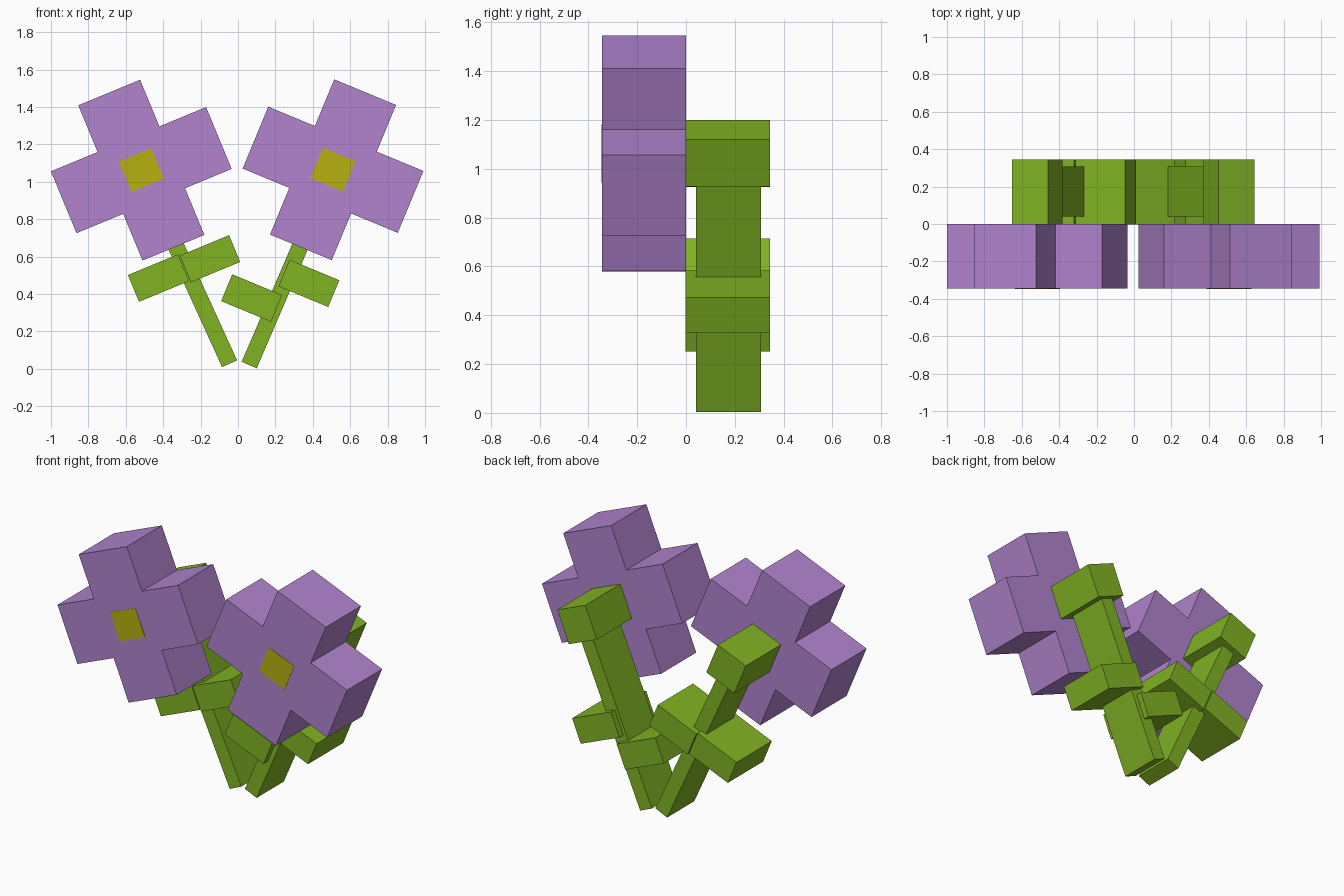
import bpy
import bmesh
from math import radians, sin, cos, atan2, hypot
from mathutils import Matrix, Vector

cube = bpy.data.objects.get("Cube")
if cube:
    bpy.data.objects.remove(cube, do_unlink=True)


def material(name, rgb):
    mat = bpy.data.materials.new(name)
    mat.use_nodes = True
    mat.diffuse_color = (*rgb, 1)
    mat.node_tree.nodes["Principled BSDF"].inputs["Base Color"].default_value = (*rgb, 1)
    return mat


PURPLE = material("petal purple", (0.44, 0.23, 0.62))
GREEN = material("leaf green", (0.22, 0.455, 0.017))
YELLOW = material("centre yellow", (0.47, 0.44, 0.005))


def slab(name, outline, centre, tilt, y0, y1, mat):
    """Extrude an outline in the xz plane from y0 to y1, tilted about its centre."""
    bm = bmesh.new()
    face = bm.faces.new([bm.verts.new((x, y0, z)) for x, z in outline])
    extruded = bmesh.ops.extrude_face_region(bm, geom=[face])["geom"]
    moved = [v for v in extruded if isinstance(v, bmesh.types.BMVert)]
    bmesh.ops.translate(bm, verts=moved, vec=(0, y1 - y0, 0))
    bmesh.ops.recalc_face_normals(bm, faces=bm.faces)
    mesh = bpy.data.meshes.new(name)
    bm.to_mesh(mesh)
    bm.free()
    mesh.materials.append(mat)
    obj = bpy.data.objects.new(name, mesh)
    # positive tilt raises the +x end
    obj.matrix_world = Matrix.Translation((centre[0], 0, centre[1])) @ Matrix.Rotation(-tilt, 4, "Y")
    bpy.context.collection.objects.link(obj)
    return obj


def rect(width, height):
    w, h = width / 2, height / 2
    return [(-w, -h), (w, -h), (w, h), (-w, h)]


def cross(half_width, reach):
    """Plus-shaped outline made by turning one arm four times."""
    arm = [(half_width, half_width), (half_width, reach), (-half_width, reach)]
    points = []
    for i in range(4):
        a = radians(90 * i)
        points += [(x * cos(a) - z * sin(a), x * sin(a) + z * cos(a)) for x, z in arm]
    return points


DEPTH = 0.345
TILT = radians(22.5)


def flower(side, sign, head, foot, leaves):
    # petals, yellow centre plate and the block behind the head
    slab(side + "_petals", cross(0.179, 0.449), head, sign * TILT, -DEPTH, 0, PURPLE)
    slab(side + "_flower_centre", rect(0.188, 0.176), head, sign * TILT,
         -DEPTH - 0.002, -DEPTH + 0.002, YELLOW)
    slab(side + "_flower_base", rect(0.208, 0.208), head, sign * TILT, 0, DEPTH, GREEN)
    # stem from the foot up into the base block
    start, end = Vector(foot), Vector(head)
    run = end - start
    slab(side + "_stem", rect(0.088, hypot(*run)), (start + end) / 2,
         atan2(-run.x, run.y), 0.04, 0.307, GREEN)
    # leaf blocks
    for name, centre, length in leaves:
        slab(f"{side}_plant_{name}", rect(length, 0.155), centre, sign * TILT,
             -0.002, DEPTH, GREEN)


flower("right", 1, (-0.517, 1.062), (-0.045, 0.027),
       [("outer_leaf", (-0.425, 0.485), 0.29), ("inner_leaf", (-0.15, 0.588), 0.286)])
flower("left", -1, (0.508, 1.064), (0.06, 0.02),
       [("inner_leaf", (0.073, 0.378), 0.289), ("outer_leaf", (0.379, 0.457), 0.288)])
